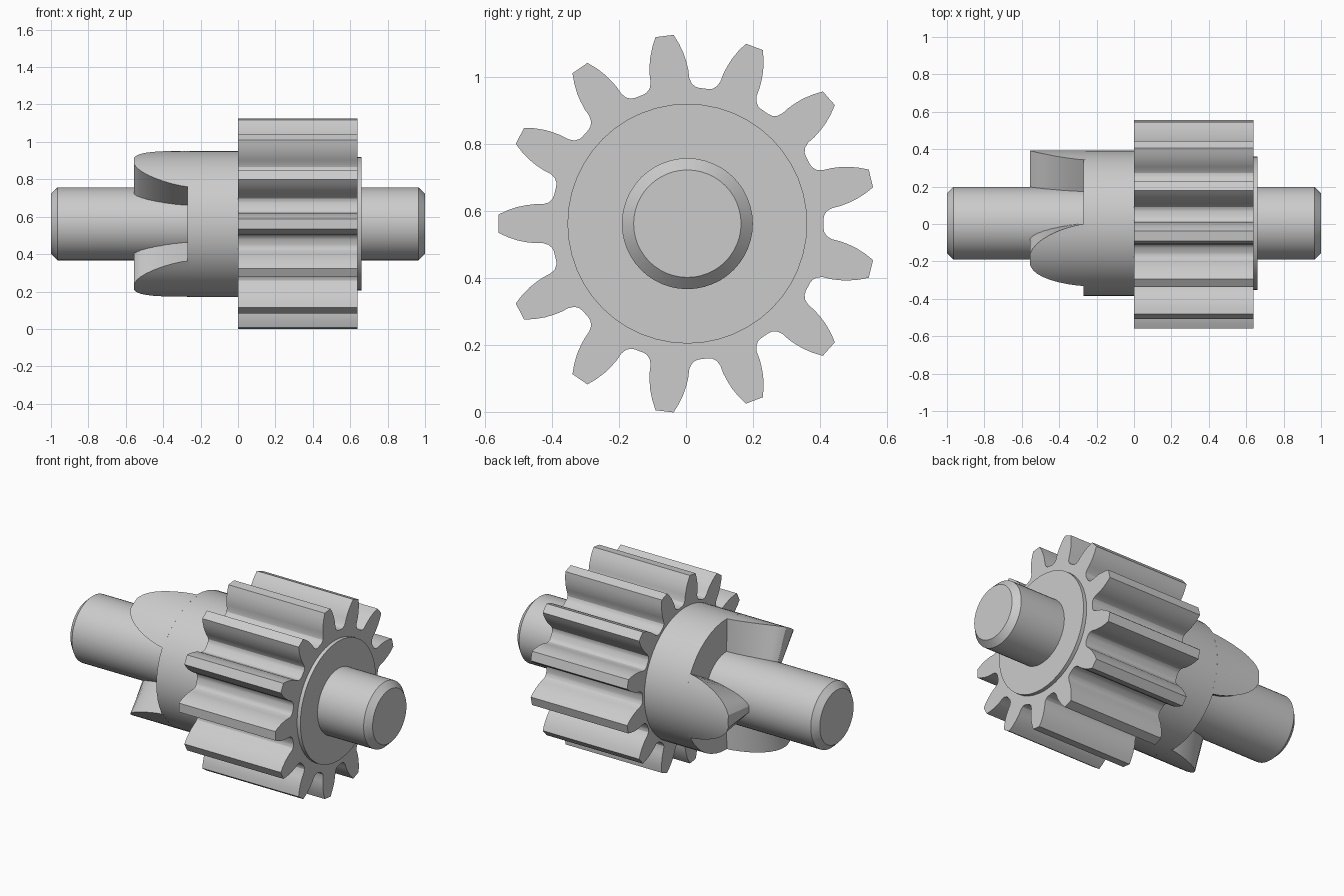
import bpy, bmesh
from math import cos, sin, pi, radians

AXIS_Y, AXIS_Z = 0.004, 0.562   # position of the rotation axis, which runs along x
SIDES = 48

default = bpy.data.objects.get("Cube")
if default:
    bpy.data.objects.remove(default, do_unlink=True)


def polar(r, a):
    return r * cos(a), r * sin(a)


def circle(r):
    return [polar(r, 2 * pi * i / SIDES) for i in range(SIDES)]


def loft(name, sections):
    """Skin closed (y, z) outlines placed along x and cap both ends."""
    bm = bmesh.new()
    rings = [[bm.verts.new((x, y, z)) for y, z in outline] for x, outline in sections]
    for a, b in zip(rings, rings[1:]):
        for i in range(len(a)):
            j = (i + 1) % len(a)
            bm.faces.new((a[i], a[j], b[j], b[i]))
    bm.faces.new(rings[0])
    bm.faces.new(rings[-1])
    bmesh.ops.recalc_face_normals(bm, faces=bm.faces)
    mesh = bpy.data.meshes.new(name)
    bm.to_mesh(mesh)
    bm.free()
    obj = bpy.data.objects.new(name, mesh)
    bpy.context.collection.objects.link(obj)
    obj.location = (0, AXIS_Y, AXIS_Z)
    bpy.ops.object.select_all(action='DESELECT')
    obj.select_set(True)
    bpy.context.view_layer.objects.active = obj
    bpy.ops.object.shade_smooth_by_angle(angle=radians(25))
    return obj


def turned(name, profile):
    return loft(name, [(x, circle(r)) for x, r in profile])


# Chamfered shaft, clutch sleeve and raised hub face
turned("shaft", [(-1, 0.16), (-0.965, 0.195), (0.965, 0.195), (1, 0.16)])
turned("clutch_sleeve", [(-0.27, 0.39), (0.01, 0.39)])
turned("hub_face", [(0.6, 0.357), (0.66, 0.357)])

# Spur gear: half a tooth as (distance from axis, half width), mirrored and repeated
TEETH = 13
flank = [(0.397, 0.084), (0.402, 0.073), (0.413, 0.063), (0.43, 0.058), (0.455, 0.058),
         (0.48, 0.055), (0.505, 0.05), (0.535, 0.04), (0.563, 0.027)]
tooth = [(r, -w) for r, w in flank] + [(r, w) for r, w in reversed(flank)]
outline = []
for k in range(TEETH):
    c, s = polar(1, pi + 2 * pi * k / TEETH)
    outline += [(r * c - w * s, r * s + w * c) for r, w in tooth]
loft("spur_gear", [(0, outline), (0.638, outline)])


# Three clutch jaws with radial sides, narrowing to a rounded tip
def jaw_section(centre, half):
    steps = 10
    angles = [centre + half * (2 * i / steps - 1) for i in range(steps + 1)]
    return ([polar(0.39, a) for a in angles]
            + [polar(0.17, a) for a in reversed(angles)])


taper = [(-0.26, 29.5), (-0.3, 28.7), (-0.35, 26.8), (-0.4, 24.2), (-0.45, 20.8),
         (-0.49, 17.2), (-0.52, 13.5), (-0.54, 10), (-0.555, 5.5)]
for k in range(3):
    loft(f"clutch_jaw_{k + 1}",
         [(x, jaw_section(2 * pi * k / 3, radians(h))) for x, h in taper])
